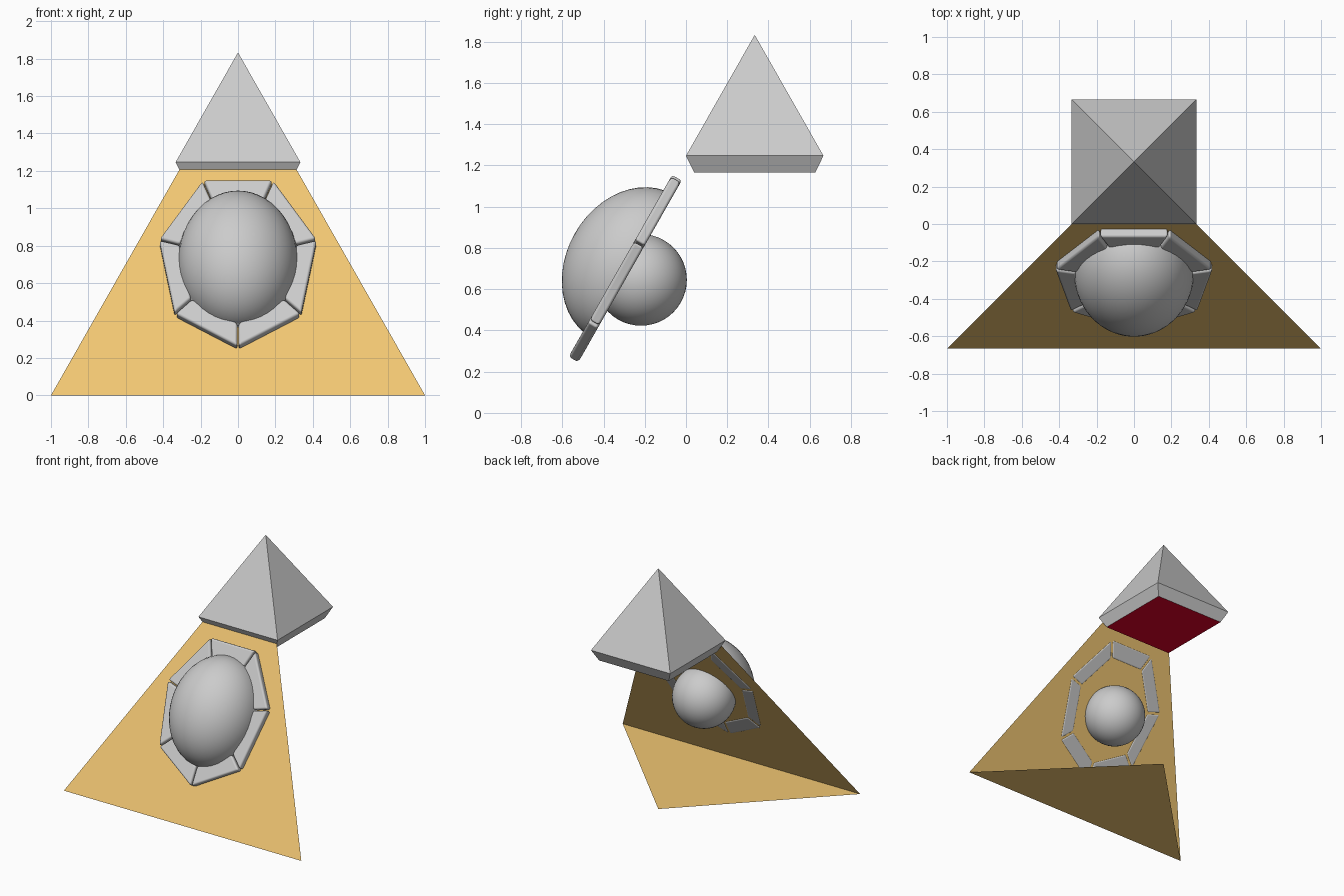
import bpy, bmesh, math
from mathutils import Vector, Matrix

if "Cube" in bpy.data.objects:
    bpy.data.objects.remove(bpy.data.objects["Cube"])

SLOPE_H = 1.757                       # height the sloping front would reach over the centre
BACK = 1 / 3                          # y of the pyramid axis
UP = Vector((0, 1, SLOPE_H)).normalized()      # direction up the sloping panel
OUT = Vector((0, -SLOPE_H, 1)).normalized()    # panel normal, facing front
ORIGIN = Vector((0, -2 / 3, 0))                # middle of the panel's bottom edge
# panel frame: local x = x, local y = up the slope, local z = outward
FRAME = Matrix.Translation(ORIGIN) @ Matrix((Vector((1, 0, 0)), UP, OUT)).transposed().to_4x4()


def material(name, color):
    mat = bpy.data.materials.new(name)
    mat.diffuse_color = color
    mat.use_nodes = True
    mat.node_tree.nodes["Principled BSDF"].inputs["Base Color"].default_value = mat.diffuse_color
    return mat


def add_mesh(name, verts, faces, mat=None, matrix=None):
    mesh = bpy.data.meshes.new(name)
    mesh.from_pydata([tuple(v) for v in verts], [], faces)
    bm = bmesh.new()
    bm.from_mesh(mesh)
    bmesh.ops.recalc_face_normals(bm, faces=bm.faces)
    bm.to_mesh(mesh)
    bm.free()
    if mat:
        mesh.materials.append(mat)
    obj = bpy.data.objects.new(name, mesh)
    bpy.context.collection.objects.link(obj)
    if matrix:
        obj.matrix_world = matrix
    return obj


def add_ball(name, radius, matrix, half=False):
    bm = bmesh.new()
    bmesh.ops.create_uvsphere(bm, u_segments=48, v_segments=24, radius=radius)
    if half:
        geom = bm.verts[:] + bm.edges[:] + bm.faces[:]
        bmesh.ops.bisect_plane(bm, geom=geom, plane_co=(0, 0, 0), plane_no=(0, 0, 1), clear_inner=True)
    for f in bm.faces:
        f.smooth = True
    mesh = bpy.data.meshes.new(name)
    bm.to_mesh(mesh)
    bm.free()
    obj = bpy.data.objects.new(name, mesh)
    bpy.context.collection.objects.link(obj)
    obj.matrix_world = matrix


def square(r, z):
    return [(sx * r, BACK + sy * r, z) for sx, sy in ((-1, -1), (1, -1), (1, 1), (-1, 1))]


yellow = material("yellow", (0.88, 0.57, 0.17, 1))
red = material("red", (0.75, 0.0, 0.02, 1))

# Sloping front panel and triangular floor
top_z = 1.207
top_x, top_y = 1 - top_z / SLOPE_H, -2 / 3 + top_z / SLOPE_H
add_mesh("body_panel",
         [(-1, -2 / 3, 0), (1, -2 / 3, 0), (top_x, top_y, top_z), (-top_x, top_y, top_z), (0, BACK, 0)],
         [(0, 1, 2, 3), (1, 0, 4)], yellow)

# Floating cap: pyramid with a tapered rim
add_mesh("cap", square(0.293, 1.165) + square(1 / 3, 1.247) + [(0, BACK, 1.833)],
         [(i, (i + 1) % 4, (i + 1) % 4 + 4, i + 4) for i in range(4)]
         + [(i + 4, (i + 1) % 4 + 4, 8) for i in range(4)])
underside = add_mesh("cap_underside", square(0.293, 1.165), [(3, 2, 1, 0)], red)
underside.data.flip_normals() if underside.data.polygons[0].normal.z > 0 else None

# Eye dome on the front of the panel, and the ball behind it
add_ball("eye_dome", 0.32,
         FRAME @ Matrix.Translation((0, 0.82, 0)) @ Matrix.Diagonal((1, 1.25, 1, 1)), half=True)
add_ball("eye_ball", 0.222, Matrix.Translation((0, -0.218, 0.645)))

# Ring of seven bevelled blocks around the eye
N, RX, RT, INNER, GAP = 7, 0.432, 0.537, 0.74, 0.012


def ring_point(k, scale, depth):
    a = -math.pi / 2 + k * math.tau / N
    return Vector((scale * RX * math.cos(a), 0.815 + scale * RT * math.sin(a), depth))


for k in range(N):
    verts = []
    for depth in (-0.004, 0.05):
        for s in (1, INNER):
            a, b = ring_point(k, s, depth), ring_point(k + 1, s, depth)
            verts += [a.lerp(b, GAP), b.lerp(a, GAP)]
    block = add_mesh(f"eye_rim_block_{k + 1}", verts,
                     [(0, 1, 3, 2), (4, 5, 7, 6), (0, 1, 5, 4), (2, 3, 7, 6), (0, 2, 6, 4), (1, 3, 7, 5)],
                     matrix=FRAME)
    bevel = block.modifiers.new("bevel", 'BEVEL')
    bevel.width = 0.014
    bevel.segments = 3
    bevel.limit_method = 'ANGLE'
    for p in block.data.polygons:
        p.use_smooth = True
    bevel.harden_normals = True
